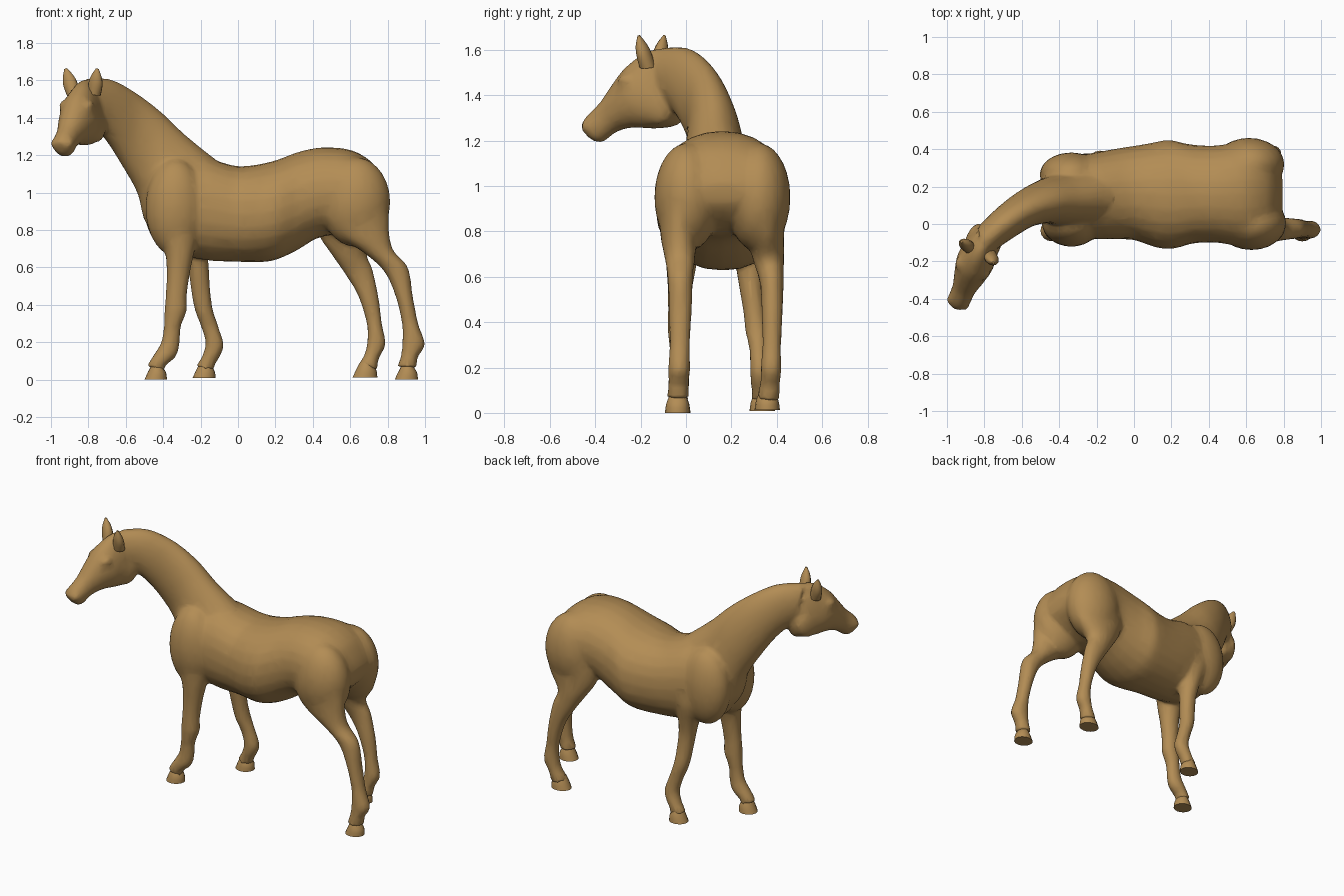
import bpy, bmesh, math
from mathutils import Vector

coat = bpy.data.materials.new("tan_coat")
coat.diffuse_color = (0.45, 0.265, 0.09, 1)


def spline(rows, steps):
    """Catmull-Rom through rows of numbers."""
    out = []
    n = len(rows)
    for i in range(n - 1):
        p0, p1, p2, p3 = (rows[max(0, min(n - 1, k))] for k in (i - 1, i, i + 1, i + 2))
        for s in range(steps):
            t = s / steps
            out.append([0.5 * (2 * b + (c - a) * t + (2 * a - 5 * b + 4 * c - d) * t * t
                               + (3 * b - a - 3 * c + d) * t ** 3)
                        for a, b, c, d in zip(p0, p1, p2, p3)])
    return out + [list(rows[-1])]


def loft(name, rows, steps=5, sides=24, power=2.0):
    """Skin oval rings; each row is edge A (xyz), edge B (xyz), half width."""
    rows = spline(rows, steps)
    mid = [(Vector(r[:3]) + Vector(r[3:6])) / 2 for r in rows]
    bm = bmesh.new()
    rings = []
    for i, r in enumerate(rows):
        up = (Vector(r[:3]) - Vector(r[3:6])) / 2
        tangent = mid[min(i + 1, len(mid) - 1)] - mid[max(i - 1, 0)]
        side = tangent.cross(up).normalized() * r[6]
        ring = []
        for k in range(sides):
            a = 2 * math.pi * k / sides
            c, s = math.cos(a), math.sin(a)
            c = math.copysign(abs(c) ** (2 / power), c)
            s = math.copysign(abs(s) ** (2 / power), s)
            ring.append(bm.verts.new(mid[i] + up * c + side * s))
        rings.append(ring)
    for a, b in zip(rings, rings[1:]):
        for k in range(sides):
            j = (k + 1) % sides
            bm.faces.new((a[k], a[j], b[j], b[k]))
    bm.faces.new(rings[0])
    bm.faces.new(rings[-1])
    bmesh.ops.recalc_face_normals(bm, faces=bm.faces)
    me = bpy.data.meshes.new(name)
    bm.to_mesh(me)
    bm.free()
    ob = bpy.data.objects.new(name, me)
    bpy.context.collection.objects.link(ob)
    me.materials.append(coat)
    return ob


def bump(name, loc, size, turn=0.0):
    bpy.ops.mesh.primitive_uv_sphere_add(segments=24, ring_count=14, location=loc,
                                         scale=size, rotation=(0, 0, turn))
    ob = bpy.context.object
    ob.name = name
    ob.data.materials.append(coat)
    return ob


def leg(name, rows):
    """Rows: front x z, back x z, centre y, half width."""
    return loft(name, [(fx, y, fz, bx, y, bz, w) for fx, fz, bx, bz, y, w in rows])


skin = []
# Barrel and rump: x top, z top, x bottom, z bottom, y, half width
barrel = [(-.46, 1.05, -.47, .82, .145, .15), (-.38, 1.16, -.38, .70, .145, .205),
          (-.2, 1.19, -.2, .643, .15, .232), (0, 1.142, 0, .630, .165, .252),
          (.18, 1.167, .17, .633, .158, .292), (.32, 1.217, .30, .683, .16, .265),
          (.45, 1.242, .43, .758, .16, .260), (.6, 1.229, .58, .785, .16, .280),
          (.71, 1.168, .69, .83, .16, .250), (.77, 1.08, .76, .89, .16, .185),
          (.797, 1.01, .787, .93, .16, .10)]
skin.append(loft("barrel", [(a, y, b, c, y, d, w) for a, b, c, d, y, w in barrel], power=2.15))

# Neck: crest to underside, turning toward the viewer
skin.append(loft("neck", [
    (-.81, -.10, 1.610, -.76, -.05, 1.35, .078), (-.69, .005, 1.608, -.68, .01, 1.26, .090),
    (-.56, .08, 1.543, -.60, .08, 1.12, .100), (-.42, .115, 1.440, -.535, .125, .99, .118),
    (-.28, .125, 1.308, -.49, .14, .83, .145), (-.12, .145, 1.178, -.36, .15, .70, .18)]))

# Head: y z of the upper line, y z of the lower line, half width
head = [(-.12, 1.61, 0, 1.35, .06), (-.19, 1.583, -.03, 1.272, .088),
        (-.270, 1.517, -.13, 1.252, .102), (-.328, 1.438, -.235, 1.257, .083),
        (-.378, 1.367, -.31, 1.236, .064), (-.43, 1.315, -.375, 1.190, .060),
        (-.46, 1.27, -.425, 1.212, .040)]


def head_x(y):
    return -.785 + .42 * (y + .05)


skin.append(loft("head", [(head_x(a), a, b, head_x(c), c, d, w) for a, b, c, d, w in head]))

# Brows, cheeks and nostril bulges on both sides of the head
for s, side in ((-1, "left"), (1, "right")):
    for part, y, z, off, size in (("brow", -.235, 1.465, .075, (.024, .040, .028)),
                                  ("cheek", -.10, 1.36, .058, (.038, .085, .09)),
                                  ("nostril", -.42, 1.265, .044, (.02, .025, .026))):
        skin.append(bump(f"{side}_{part}", (head_x(y) + s * off * .92, y - s * off * .39, z),
                         size, -.40))

# Shoulder and buttock muscles
skin.append(bump("near_shoulder", (-.335, .01, .92), (.16, .132, .26)))
skin.append(bump("far_shoulder", (-.335, .265, .93), (.17, .118, .25)))
skin.append(bump("near_buttock", (.628, .005, .95), (.187, .145, .24)))
skin.append(bump("far_buttock", (.615, .318, .95), (.19, .143, .24)))

# Legs, each in its own stride
skin.append(leg("near_foreleg", [
    (-.46, .98, -.22, .98, .0, .08), (-.455, .83, -.21, .83, -.01, .09),
    (-.395, .70, -.23, .70, -.018, .075), (-.382, .58, -.255, .58, -.025, .058),
    (-.387, .45, -.273, .45, -.03, .050), (-.394, .37, -.273, .37, -.03, .052),
    (-.397, .28, -.306, .28, -.03, .042), (-.412, .20, -.313, .18, -.03, .042),
    (-.44, .15, -.335, .12, -.032, .047), (-.472, .10, -.392, .07, -.035, .045),
    (-.487, .07, -.383, .045, -.035, .050)]))
skin.append(leg("far_foreleg", [
    (-.38, .98, -.13, .98, .28, .08), (-.36, .83, -.12, .83, .29, .09),
    (-.295, .70, -.155, .70, .285, .072), (-.265, .58, -.155, .58, .285, .055),
    (-.247, .45, -.145, .45, .30, .048), (-.230, .37, -.133, .37, .31, .050),
    (-.197, .28, -.103, .28, .32, .041), (-.174, .20, -.076, .19, .325, .044),
    (-.187, .14, -.093, .13, .33, .045), (-.207, .10, -.123, .08, .333, .044),
    (-.227, .07, -.122, .05, .335, .049)]))
skin.append(leg("near_hind_leg", [
    (.42, 1.06, .73, 1.07, -.005, .08), (.44, .90, .80, .92, -.025, .095),
    (.53, .775, .808, .79, -.03, .083), (.67, .68, .832, .69, -.027, .068),
    (.78, .58, .909, .60, -.025, .056), (.841, .45, .936, .44, -.025, .051),
    (.876, .30, .964, .30, -.027, .045), (.878, .20, 1.0, .19, -.03, .049),
    (.870, .125, .962, .12, -.033, .045), (.85, .07, .958, .06, -.035, .051)]))
skin.append(leg("far_hind_leg", [
    (.40, 1.06, .71, 1.07, .325, .08), (.40, .90, .785, .92, .340, .095),
    (.43, .775, .76, .79, .35, .083), (.50, .67, .69, .68, .365, .068),
    (.575, .56, .720, .59, .378, .053), (.641, .45, .752, .44, .38, .047),
    (.688, .30, .770, .30, .378, .042), (.690, .20, .790, .19, .375, .046),
    (.673, .13, .754, .115, .37, .045), (.635, .07, .745, .05, .362, .051)]))

# Fuse the flesh into one continuous skin
bpy.ops.object.select_all(action='DESELECT')
for ob in skin:
    ob.select_set(True)
bpy.context.view_layer.objects.active = skin[0]
bpy.ops.object.join()
body = bpy.context.object
body.name = "horse_body"
bpy.ops.object.transform_apply(location=True, rotation=True, scale=True)
fuse = body.modifiers.new("fuse", 'REMESH')
fuse.mode = 'VOXEL'
fuse.voxel_size = 0.012
fuse.use_smooth_shade = True
relax = body.modifiers.new("relax", 'SMOOTH')
relax.factor = 0.5
relax.iterations = 9
facets = body.modifiers.new("facets", 'DECIMATE')
facets.ratio = 0.15

# Hooves: toe x, heel x, y, ground z
detail = []
for name, toe, heel, y, z in (("near_fore_hoof", -.50, -.38, -.036, 0),
                              ("far_fore_hoof", -.243, -.12, .336, .008),
                              ("near_hind_hoof", .838, .962, -.037, 0),
                              ("far_hind_hoof", .613, .745, .358, .012)):
    detail.append(loft(name, [(toe + .042, y, z + .085, heel - .022, y, z + .068, .036),
                              (toe + .02, y, z + .045, heel - .004, y, z + .035, .050),
                              (toe, y, z, heel, y, z, .056)], steps=3, sides=16))

# Ears: base, belly and tip, leaning outward
for name, bx, by, tx, ty in (("left_ear", -.880, -.125, -.922, -.095),
                             ("right_ear", -.768, -.170, -.752, -.208)):
    rows = []
    for t, depth, w in ((0, .035, .034), (.4, .032, .040), (.7, .024, .030), (1, .005, .008)):
        x, y, z = bx + (tx - bx) * t, by + (ty - by) * t, 1.525 + .138 * t
        rows.append((x - .4 * depth, y - .92 * depth, z, x + .4 * depth, y + .92 * depth, z, w))
    detail.append(loft(name, rows, steps=3, sides=12))

for ob in detail:
    bpy.ops.object.select_all(action='DESELECT')
    ob.select_set(True)
    bpy.context.view_layer.objects.active = ob
    bpy.ops.object.shade_smooth_by_angle(angle=math.radians(45))
